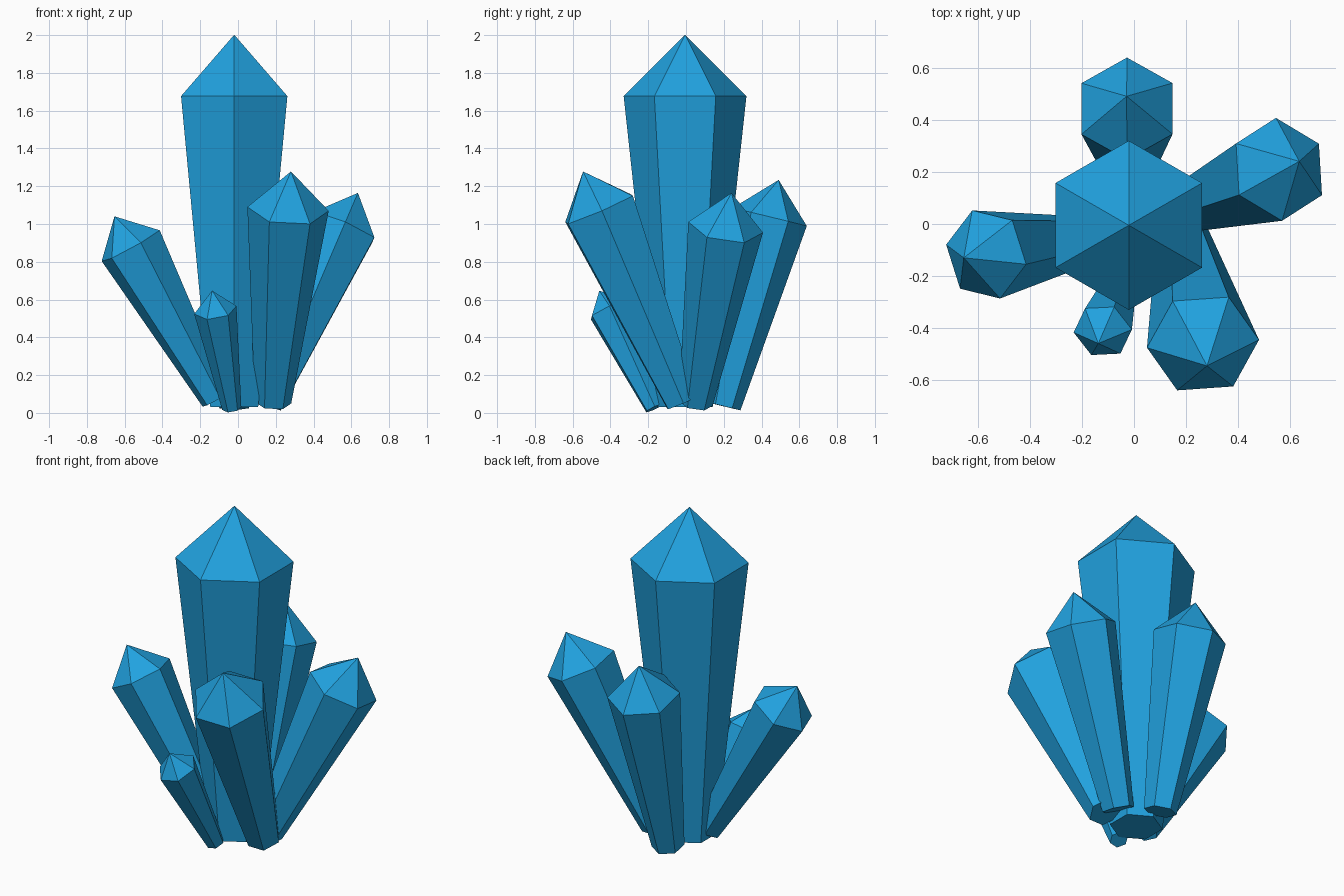
import bpy, bmesh, math
from mathutils import Vector, Matrix

if "Cube" in bpy.data.objects:
    bpy.data.objects.remove(bpy.data.objects["Cube"])

mat = bpy.data.materials.new("crystal_blue")
mat.diffuse_color = (0.015, 0.36, 0.74, 1)
mat.use_nodes = True
mat.node_tree.nodes["Principled BSDF"].inputs["Base Color"].default_value = mat.diffuse_color


def crystal(name, base, shoulder, radius, corner):
    """Six-sided shaft widening from base to shoulder, then a point.
    corner is the offset from the shoulder centre towards one of its corners."""
    base, shoulder, u = Vector(base), Vector(shoulder), Vector(corner)
    axis = (shoulder - base).normalized()
    u = (u - axis * u.dot(axis)).normalized()
    v = axis.cross(u)
    bm = bmesh.new()

    def ring(centre, r):
        return [bm.verts.new(centre + r * (math.cos(a) * u + math.sin(a) * v))
                for a in (i * math.pi / 3 for i in range(6))]

    low, high = ring(base, radius * 0.45), ring(shoulder, radius)
    tip = bm.verts.new(shoulder + axis * radius)
    bm.faces.new(low[::-1])
    for i in range(6):
        j = (i + 1) % 6
        bm.faces.new((low[i], low[j], high[j], high[i]))
        bm.faces.new((high[i], high[j], tip))
    mesh = bpy.data.meshes.new(name)
    bm.to_mesh(mesh)
    bm.free()
    mesh.materials.append(mat)
    bpy.context.collection.objects.link(bpy.data.objects.new(name, mesh))


# Tall upright centre crystal
crystal("centre_crystal", (-0.02, -0.005, 0.03), (-0.02, -0.005, 1.677), 0.325, (0, 1, 0))
# Ring of crystals leaning outwards
crystal("back_crystal", (-0.02, 0.20, 0.035), (-0.027, 0.443, 1.037), 0.202, (0, 0.195, -0.05))
crystal("right_crystal", (0.157, 0.052, 0.05), (0.557, 0.21, 0.983), 0.2, (0.157, -0.095, -0.053))
crystal("front_right_crystal", (0.185, -0.02, 0.055), (0.265, -0.46, 1.08), 0.216, (0.215, 0.015, -0.01))
crystal("left_crystal", (-0.118, -0.05, 0.07), (-0.568, -0.117, 0.885), 0.178, (0.152, -0.037, 0.08))
crystal("small_front_crystal", (-0.033, -0.168, 0.025), (-0.12, -0.411, 0.545), 0.114, (0.11, 0.005, 0.022))
